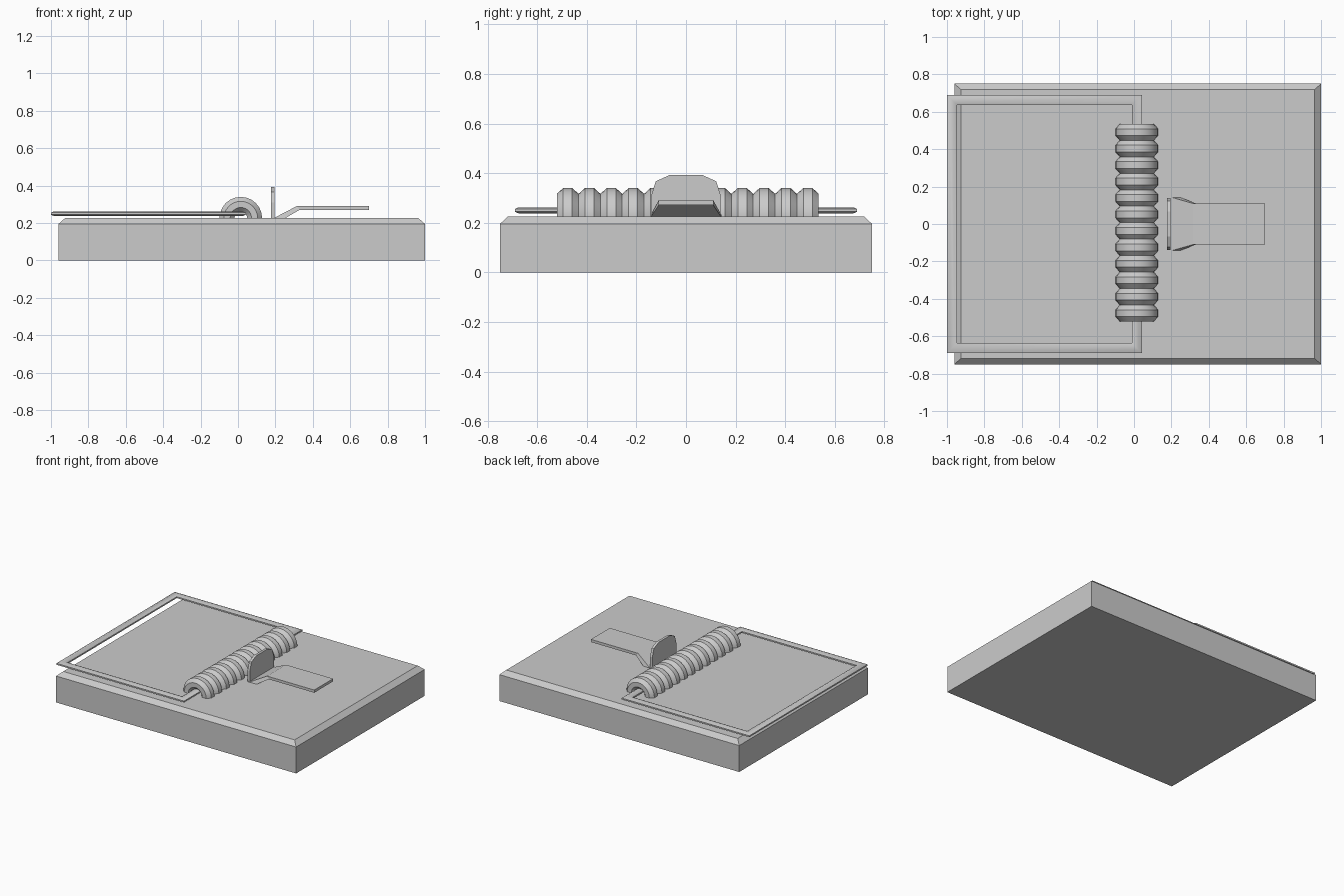
import bpy, math

if "Cube" in bpy.data.objects:
    bpy.data.objects.remove(bpy.data.objects["Cube"])


def make(name, verts, faces, smooth=False):
    mesh = bpy.data.meshes.new(name)
    mesh.from_pydata(verts, [], faces)
    mesh.update()
    ob = bpy.data.objects.new(name, mesh)
    bpy.context.collection.objects.link(ob)
    bpy.ops.object.select_all(action='DESELECT')
    bpy.context.view_layer.objects.active = ob
    ob.select_set(True)
    bpy.ops.object.mode_set(mode='EDIT')
    bpy.ops.mesh.select_all(action='SELECT')
    bpy.ops.mesh.normals_make_consistent(inside=False)
    bpy.ops.object.mode_set(mode='OBJECT')
    if smooth:
        bpy.ops.object.shade_smooth_by_angle(angle=math.radians(35))
    return ob


def loft(name, loops, closed=False, smooth=False):
    """Skin a list of equal-length point loops; cap the ends unless closed."""
    n, m = len(loops[0]), len(loops)
    faces = []
    for i in range(m if closed else m - 1):
        a, b = i * n, (i + 1) % m * n
        faces += [(a + j, a + (j + 1) % n, b + (j + 1) % n, b + j) for j in range(n)]
    if not closed:
        faces += [tuple(range(n)), tuple(range((m - 1) * n, m * n))]
    return make(name, [p for l in loops for p in l], faces, smooth)


def rect(x0, x1, y, z):
    return [(x0, -y, z), (x1, -y, z), (x1, y, z), (x0, y, z)]


def octagon(w, h):
    k = math.cos(math.pi / 8)
    angles = [math.pi / 8 + i * math.pi / 4 for i in range(8)]
    return [(w * math.cos(a) / k, h * math.sin(a) / k) for a in angles]


# Bevelled wooden base
loft("base_board", [rect(-0.96, 1.0, 0.75, 0), rect(-0.96, 1.0, 0.75, 0.195),
                    rect(-0.925, 0.965, 0.718, 0.226)])

# Snap bar: flattened wire mitred around a rectangle
cx, hx, hy = -0.479, 0.494, 0.663
corners = [(-1, -1), (1, -1), (1, 1), (-1, 1)]
loft("snap_bar", [[(cx + sx * (hx + u), sy * (hy + u), 0.25 + v)
                   for u, v in octagon(0.027, 0.0125)] for sx, sy in corners],
     closed=True, smooth=True)

# Spring: row of rings half sunk in the base
for i in range(12):
    y = 0.491 - 0.088 * i
    loops = []
    for s in range(24):
        a = 2 * math.pi * s / 24
        loops.append([(0.015 + (0.074 + v) * math.cos(a), y + u,
                       0.226 + (0.074 + v) * math.sin(a))
                      for u, v in octagon(0.044, 0.040)])
    loft("spring_ring_%02d" % (i + 1), loops, closed=True, smooth=True)

# Upright catch plate
half = [(0.14, 0.222), (0.14, 0.31), (0.122, 0.367), (0.067, 0.392)]
outline = half + [(-y, z) for y, z in reversed(half)]
loft("catch_plate", [[(x, y, z) for y, z in outline] for x in (0.177, 0.195)])

# Pedal with a flared ramp rising from the base
sections = [(0.18, 0.229, 0.143, 0.18, 0.222, 0.143),
            (0.20, 0.231, 0.143, 0.245, 0.222, 0.143),
            (0.315, 0.291, 0.11, 0.33, 0.271, 0.11),
            (0.70, 0.291, 0.11, 0.70, 0.271, 0.11)]
loft("bait_pedal", [[(xt, -yt, zt), (xt, yt, zt), (xb, yb, zb), (xb, -yb, zb)]
                    for xt, zt, yt, xb, zb, yb in sections])
